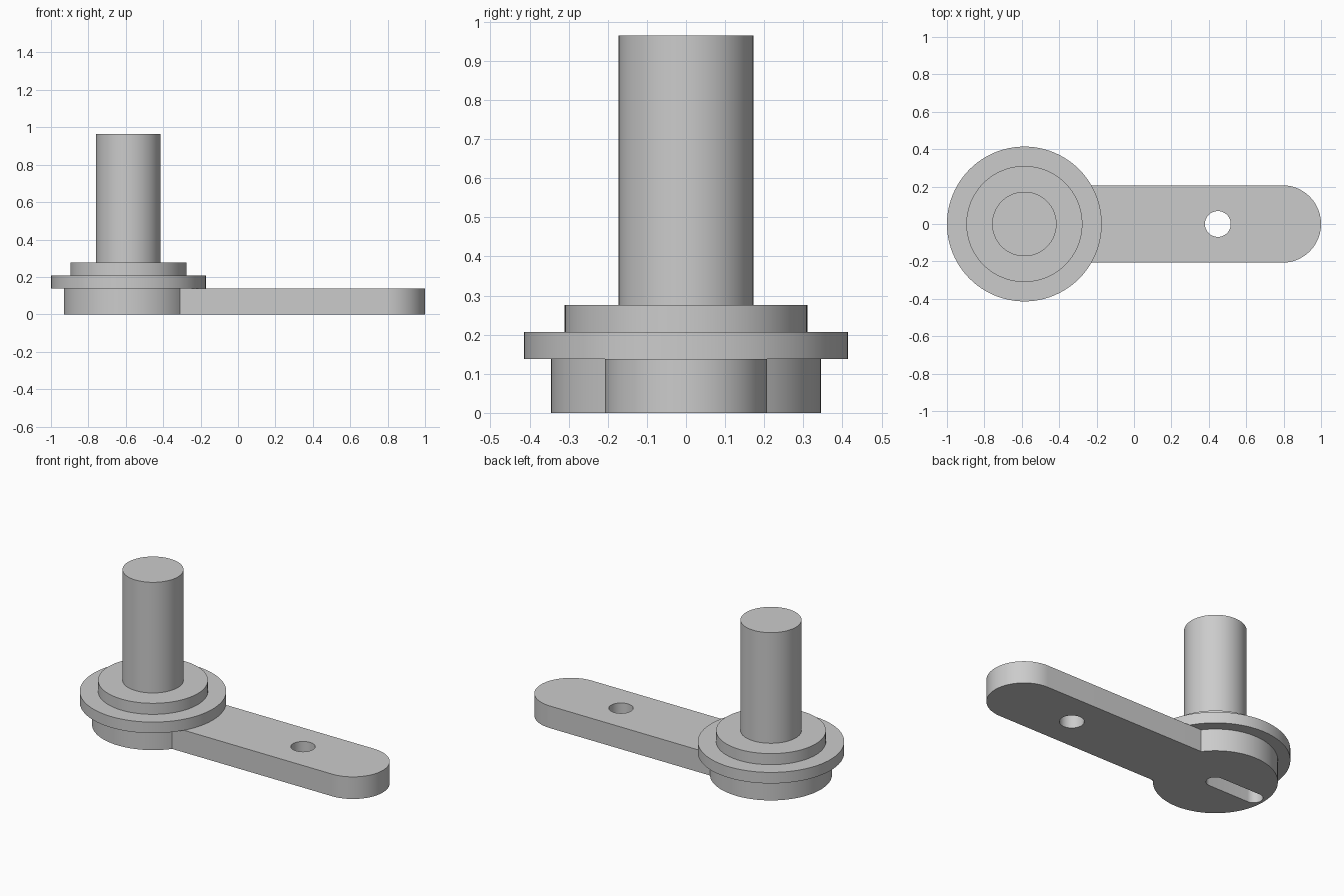
import bpy, bmesh
from math import sin, cos, pi, asin

cube = bpy.data.objects.get("Cube")
if cube:
    bpy.data.objects.remove(cube, do_unlink=True)

MM = 2 / 58          # one design millimetre in model units
HUB_X = -1 + 12 * MM  # pivot axis

grey = bpy.data.materials.new("machined grey")
grey.use_nodes = True
grey.diffuse_color = (0.6, 0.6, 0.6, 1)
grey.node_tree.nodes["Principled BSDF"].inputs["Base Color"].default_value = (0.6, 0.6, 0.6, 1)


def arc(cx, r, start, end, steps):
    """Points on an arc centred on the arm's axis, in mm from the pivot."""
    angles = [start + (end - start) * i / steps for i in range(steps + 1)]
    return [(cx + r * cos(a), r * sin(a)) for a in angles]


def circle(cx, r):
    return arc(cx, r, 0, 2 * pi, 96)[:-1]


def prism(name, outline, z0, z1):
    """Extrude a flat outline between two heights."""
    bm = bmesh.new()
    base = bm.faces.new([bm.verts.new((HUB_X + x * MM, y * MM, z0 * MM)) for x, y in outline])
    top = bmesh.ops.extrude_face_region(bm, geom=[base])["geom"]
    verts = [v for v in top if isinstance(v, bmesh.types.BMVert)]
    bmesh.ops.translate(bm, verts=verts, vec=(0, 0, (z1 - z0) * MM))
    bmesh.ops.recalc_face_normals(bm, faces=bm.faces)
    mesh = bpy.data.meshes.new(name)
    bm.to_mesh(mesh)
    bm.free()
    mesh.materials.append(grey)
    obj = bpy.data.objects.new(name, mesh)
    bpy.context.collection.objects.link(obj)
    return obj


def cut(target, cutter):
    """Subtract a cutter, apply it, and discard the cutter."""
    mod = target.modifiers.new("cut", "BOOLEAN")
    mod.operation, mod.solver, mod.object = "DIFFERENCE", "EXACT", cutter
    bpy.context.view_layer.objects.active = target
    bpy.ops.object.modifier_apply(modifier=mod.name)
    bpy.data.objects.remove(cutter, do_unlink=True)


# Crank arm: round hub blending into a straight bar with a rounded tip
join = asin(6 / 10)
crank_arm = prism("crank_arm",
                  arc(0, 10, join, 2 * pi - join, 80) + arc(40, 6, -pi / 2, pi / 2, 48), 0, 4)

# Through hole in the bar and slot under the hub
cut(crank_arm, prism("hole_cutter", circle(30, 2), -1, 5))
slot = arc(0, 1.5, -pi / 2, pi / 2, 24) + arc(-8, 1.5, pi / 2, 1.5 * pi, 24)
cut(crank_arm, prism("slot_cutter", slot, -1, 5))

# Stepped pivot stacked on the hub
parts = [crank_arm]
for name, radius, z0, z1 in (("flange", 12, 4, 6), ("collar", 9, 6, 8), ("shaft", 5, 8, 28)):
    parts.append(prism(name, circle(0, radius), z0, z1))

# Smooth round walls, sharp rims
bpy.ops.object.select_all(action="DESELECT")
for part in parts:
    part.select_set(True)
bpy.context.view_layer.objects.active = crank_arm
bpy.ops.object.shade_smooth_by_angle(angle=pi / 6)
